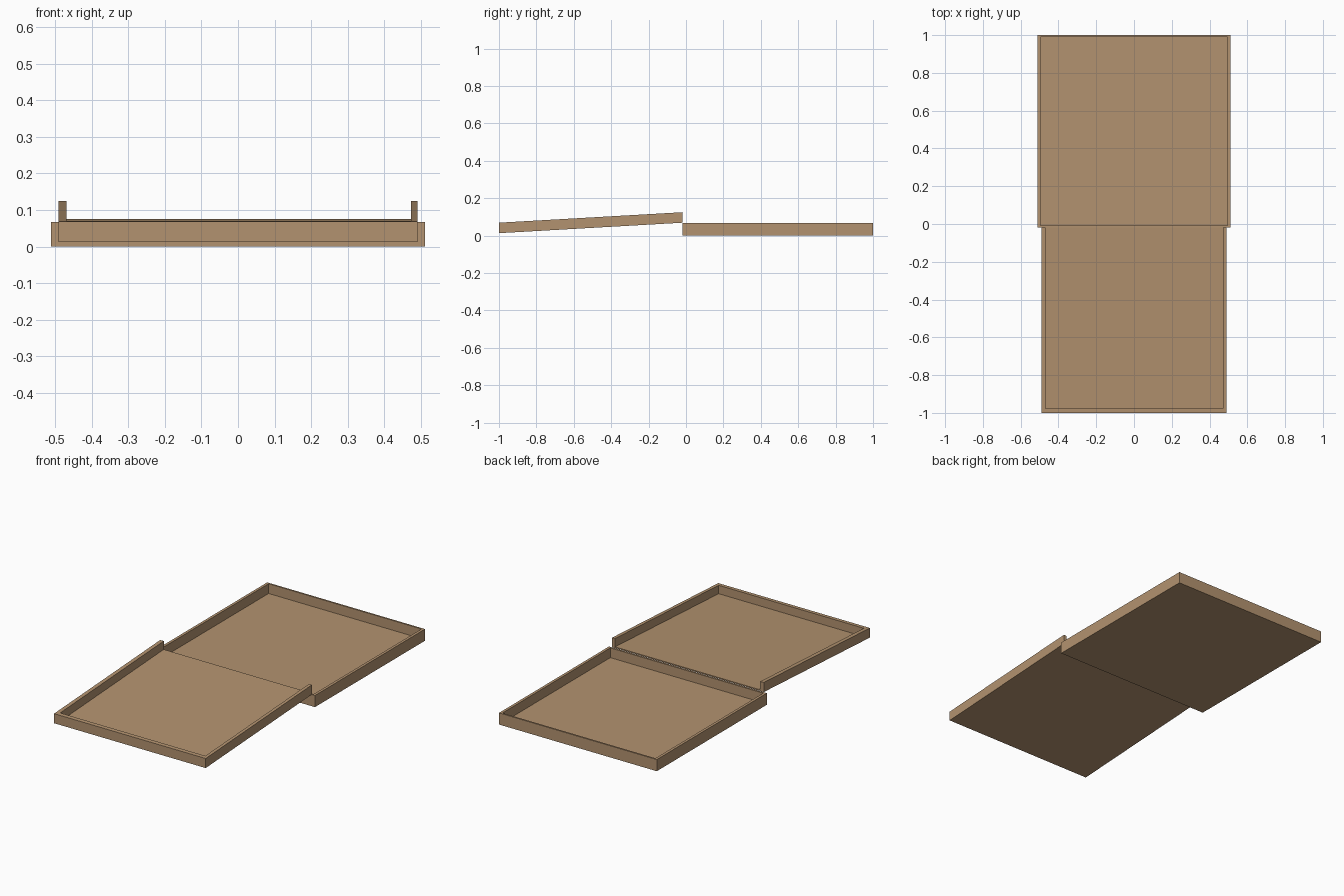
import bpy
import bmesh

if "Cube" in bpy.data.objects:
    bpy.data.objects.remove(bpy.data.objects["Cube"])

card = bpy.data.materials.new("cardboard_brown")
card.diffuse_color = (0.45, 0.29, 0.16, 1)
card.use_nodes = True
card.node_tree.nodes["Principled BSDF"].inputs["Base Color"].default_value = card.diffuse_color


def box(name, lo, hi):
    """Axis-aligned box between two corners."""
    bm = bmesh.new()
    bmesh.ops.create_cube(bm, size=1)
    for v in bm.verts:
        v.co = [lo[i] if v.co[i] < 0 else hi[i] for i in range(3)]
    me = bpy.data.meshes.new(name)
    bm.to_mesh(me)
    bm.free()
    me.materials.append(card)
    ob = bpy.data.objects.new(name, me)
    bpy.context.collection.objects.link(ob)
    return ob


def tray(name, lo, hi, cut_lo, cut_hi):
    """Outer box hollowed by an inner box."""
    ob = box(name, lo, hi)
    cutter = box(name + "_cutter", cut_lo, cut_hi)
    cutter.hide_render = True
    mod = ob.modifiers.new("hollow", 'BOOLEAN')
    mod.operation, mod.solver, mod.object = 'DIFFERENCE', 'EXACT', cutter
    bpy.context.view_layer.objects.active = ob
    bpy.ops.object.modifier_apply(modifier=mod.name)
    bpy.data.objects.remove(cutter)
    return ob


# Bottom half of the box, closed on all four sides
tray("box_base", (-0.511, -0.018, 0), (0.511, 1.0, 0.068),
     (-0.495, -0.007, 0.011), (0.495, 0.99, 0.2))

# Opened lid, without a wall on the hinge side, rising towards the base
lid = tray("box_lid", (-0.491, -1.0, 0.013), (0.491, -0.018, 0.069),
           (-0.468, -0.976, 0.02), (0.472, 0.1, 0.2))
for v in lid.data.vertices:
    v.co.z += 0.057 * (v.co.y + 1.0)
